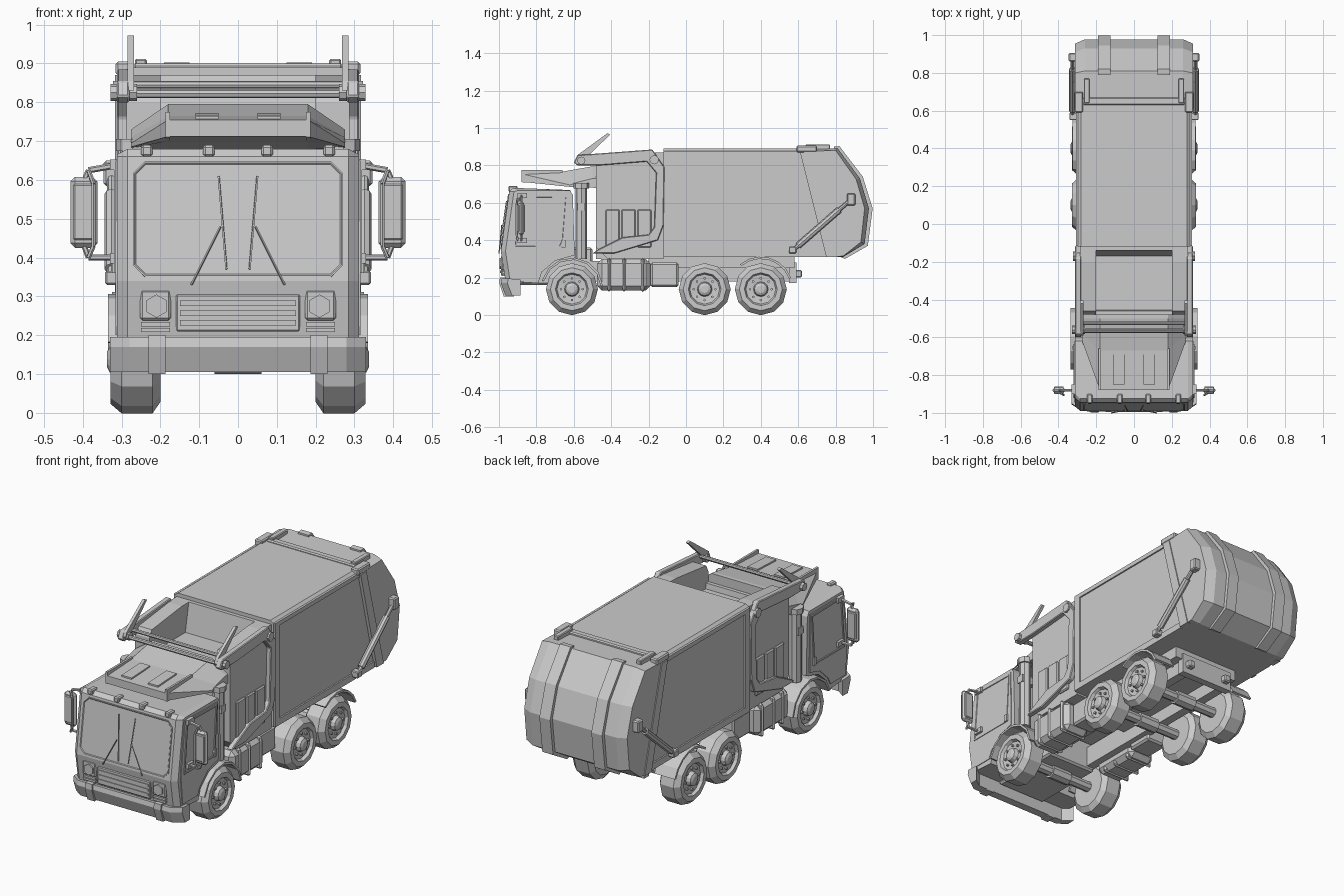
import bpy, bmesh, math
from mathutils import Vector, Matrix

SIDES = (-1, 1)


def finish(name, bm, bevel=0):
    bmesh.ops.recalc_face_normals(bm, faces=bm.faces)
    me = bpy.data.meshes.new(name)
    bm.to_mesh(me)
    bm.free()
    ob = bpy.data.objects.new(name, me)
    bpy.context.collection.objects.link(ob)
    if bevel:
        m = ob.modifiers.new("bevel", "BEVEL")
        m.width, m.segments, m.limit_method = bevel, 1, "ANGLE"
        m.angle_limit = math.radians(40)
    return ob


def loft(name, sections, bevel=0, inset=None):
    """Skin (x, yz-profile) sections; optionally recess the two end caps."""
    bm = bmesh.new()
    rings = [[bm.verts.new((x, y, z)) for y, z in prof] for x, prof in sections]
    n = len(rings[0])
    for a, b in zip(rings, rings[1:]):
        for i in range(n):
            bm.faces.new((a[i], a[(i + 1) % n], b[(i + 1) % n], b[i]))
    caps = [bm.faces.new(rings[0][::-1]), bm.faces.new(rings[-1])]
    bmesh.ops.recalc_face_normals(bm, faces=bm.faces)
    if inset:
        bmesh.ops.inset_individual(bm, faces=caps, thickness=inset[0], depth=0)
        bmesh.ops.inset_individual(bm, faces=caps, thickness=0.004, depth=-inset[1])
    return finish(name, bm, bevel)


def prism(name, prof, x0, x1, bevel=0, inset=None):
    return loft(name, [(x0, prof), (x1, prof)], bevel, inset)


def pair(name, prof, x0, x1, bevel=0, inset=None):
    for s in SIDES:
        prism(name, prof, s * x0, s * x1, bevel, inset)


def box(name, x0, x1, y0, y1, z0, z1, bevel=0):
    return prism(name, [(y0, z0), (y1, z0), (y1, z1), (y0, z1)], x0, x1, bevel)


def boxes(name, x0, x1, *rest):
    for s in SIDES:
        box(name, s * x0, s * x1, *rest)


def rod(name, p, q, r, n=8):
    p, q = Vector(p), Vector(q)
    bm = bmesh.new()
    rot = (q - p).to_track_quat("Z", "Y").to_matrix().to_4x4()
    bmesh.ops.create_cone(bm, cap_ends=True, segments=n, radius1=r, radius2=r,
                          depth=(q - p).length, matrix=Matrix.Translation((p + q) / 2) @ rot)
    return finish(name, bm)


def rods(name, p, q, r, n=8):
    for s in SIDES:
        rod(name, (s * p[0], *p[1:]), (s * q[0], *q[1:]), r, n)


def wheel(s, y, z=0.138):
    prof = [(0.2, 0.05), (0.2, 0.11), (0.22, 0.139), (0.30, 0.139), (0.328, 0.115),
            (0.328, 0.088), (0.312, 0.08), (0.308, 0.04), (0.33, 0.034), (0.337, 0.02)]
    loft("wheel", [(s * x, [(y + r * math.cos(a), z + r * math.sin(a))
         for a in (math.tau * i / 12 for i in range(12))]) for x, r in prof])
    for k in range(8):
        a = math.tau * k / 8
        v = (y + 0.058 * math.cos(a), z + 0.058 * math.sin(a))
        rod("wheel_nut", (s * 0.3, *v), (s * 0.32, *v), 0.007, 6)


def arch(y, r, a0, a1, n=7):
    ang = [math.radians(a0 + (a1 - a0) * i / (n - 1)) for i in range(n)]
    ring = lambda q: [(y + q * math.cos(a), 0.14 + q * math.sin(a)) for a in ang]
    return ring(r) + ring(r + 0.012)[::-1]


# Cab shell with wheel arch and narrowed front corners
cab = [(-0.965, 0.18), (-0.99, 0.34), (-0.945, 0.66), (-0.925, 0.68), (-0.62, 0.668),
       (-0.605, 0.64), (-0.595, 0.32), (-0.7, 0.29), (-0.77, 0.23), (-0.79, 0.17)]
side = [(y + 0.025 if y < -0.9 else y, min(z, 0.665)) for y, z in cab]
loft("cab", [(-0.312, side), (-0.285, cab), (0.285, cab), (0.312, side)])

# Windscreen plate leaning back, with recessed glass
scr = [(-0.27, -0.12), (-0.24, -0.15), (0.24, -0.15), (0.27, -0.12),
       (0.27, 0.12), (0.24, 0.15), (-0.24, 0.15), (-0.27, 0.12)]
ws = prism("windscreen", scr, 0, 0.008, 0, (0.004, 0.004))
ws.matrix_world = (Matrix.Translation((0, -0.964, 0.498)) @ Matrix.Rotation(-0.138, 4, "X")
                   @ Matrix.Rotation(-math.pi / 2, 4, "Z"))

# Wipers and roof marker lights
for s in SIDES:
    rod("wiper_arm", (s * 0.12, -1.0, 0.33), (s * 0.045, -0.985, 0.48), 0.003, 4)
    rod("wiper_blade", (s * 0.03, -0.994, 0.37), (s * 0.05, -0.96, 0.61), 0.003, 4)
    for x in (0.075, 0.235):
        box("marker_light", s * x - 0.015, s * x + 0.015, -0.95, -0.9, 0.66, 0.69, 0.006)

# Doors, windows, handles
door = [(-0.93, 0.2), (-0.945, 0.36), (-0.91, 0.65), (-0.625, 0.645), (-0.62, 0.33),
        (-0.71, 0.305), (-0.78, 0.24), (-0.8, 0.2)]
pair("door", door, 0.3, 0.316)
pair("side_window", [(-0.92, 0.36), (-0.895, 0.64), (-0.635, 0.635), (-0.65, 0.4), (-0.67, 0.36)],
     0.305, 0.32, 0, (0.01, 0.008))
boxes("door_handle", 0.31, 0.325, -0.665, -0.645, 0.36, 0.4)

# Grille, headlights, indicators
box("grille", -0.16, 0.16, -0.99, -0.95, 0.21, 0.305, 0.004)
for z in (0.225, 0.25, 0.275):
    box("grille_bar", -0.15, 0.15, -0.994, -0.95, z, z + 0.014)
boxes("headlight_housing", 0.173, 0.252, -0.988, -0.94, 0.238, 0.318, 0.006)
rods("headlight", (0.21, -0.996, 0.275), (0.21, -0.95, 0.275), 0.03, 6)
for z in (0.208, 0.223):
    boxes("indicator", 0.175, 0.25, -0.985, -0.94, z, z + 0.011)

# Bumper swept back at the ends
bump = [(-0.985, 0.195), (-0.99, 0.17), (-0.965, 0.105), (-0.92, 0.105), (-0.92, 0.19)]
swept = [(y + 0.035, z) for y, z in bump]
loft("bumper", [(-0.33, swept), (-0.28, bump), (0.28, bump), (0.33, swept)])
pair("bumper_bracket", [(-0.995, 0.2), (-0.998, 0.17), (-0.975, 0.1), (-0.92, 0.1), (-0.92, 0.2)], 0.187, 0.23)

# Mirrors with tubular brackets
for s in SIDES:
    box("mirror", s * 0.362, s * 0.432, -0.895, -0.865, 0.425, 0.608, 0.012)
    box("mirror_glass", s * 0.372, s * 0.424, -0.9, -0.86, 0.445, 0.59, 0.004)
for z0, z1, zm in ((0.64, 0.625, 0.59), (0.4, 0.4, 0.44)):
    rods("mirror_bracket", (0.3, -0.88, z0), (0.385, -0.88, z1), 0.008, 6)
    rods("mirror_bracket", (0.385, -0.88, z1), (0.4, -0.88, zm), 0.007, 6)
    boxes("mirror_mount", 0.3, 0.33, -0.9, -0.85, z0 - 0.015, z0 + 0.012)
rods("mirror_stay", (0.385, -0.9, 0.625), (0.372, -0.905, 0.59), 0.006, 6)
rods("mirror_stay", (0.372, -0.905, 0.59), (0.372, -0.905, 0.43), 0.006, 6)
rods("mirror_stay", (0.372, -0.905, 0.43), (0.385, -0.9, 0.4), 0.006, 6)

# Spill guard over the cab, flaring out towards the hopper
guard = [(-0.88, 0.712), (-0.88, 0.755), (-0.67, 0.765), (-0.5, 0.795), (-0.48, 0.795), (-0.48, 0.68), (-0.66, 0.7)]
flare = [(-0.62, 0.685), (-0.62, 0.695), (-0.58, 0.71), (-0.5, 0.73), (-0.48, 0.73), (-0.48, 0.68), (-0.58, 0.682)]
loft("cab_guard", [(-0.275, flare), (-0.18, guard), (0.18, guard), (0.275, flare)])
for s in SIDES:
    prism("guard_rib", [(-0.85, 0.74), (-0.85, 0.765), (-0.69, 0.772), (-0.69, 0.74)], s * 0.05, s * 0.11)
    prism("guard_edge", [(-0.88, 0.71), (-0.88, 0.775), (-0.66, 0.775), (-0.66, 0.7)], s * 0.175, s * 0.187)

# Exhaust stacks behind the cab
rods("exhaust_stack", (0.272, -0.56, 0.3), (0.272, -0.56, 0.68), 0.032, 8)
rods("exhaust_cap", (0.272, -0.56, 0.675), (0.272, -0.56, 0.705), 0.042, 8)
boxes("exhaust_clamp", 0.22, 0.305, -0.58, -0.54, 0.56, 0.6)

# Hopper: side walls, front wall, floor
hop = [(-0.48, 0.36), (-0.48, 0.8), (-0.46, 0.84), (-0.2, 0.87), (-0.12, 0.87), (-0.12, 0.3), (-0.42, 0.3)]
pair("hopper_side", hop, 0.2, 0.287)
prism("hopper_floor", [(-0.48, 0.3), (-0.48, 0.745), (-0.46, 0.745), (-0.455, 0.715), (-0.17, 0.715),
                       (-0.14, 0.87), (-0.12, 0.87), (-0.12, 0.3)], -0.21, 0.21)
for y in (-0.43, -0.345, -0.26):
    boxes("hopper_side_panel", 0.28, 0.297, y, y + 0.075, 0.36, 0.565, 0.006)

# Loading arms, pivots, crossbars and forks
arm = [(-0.6, 0.815), (-0.58, 0.855), (-0.18, 0.885), (-0.115, 0.79), (-0.12, 0.48), (-0.15, 0.4),
       (-0.38, 0.33), (-0.5, 0.33), (-0.47, 0.35), (-0.34, 0.415), (-0.2, 0.43), (-0.17, 0.47),
       (-0.16, 0.76), (-0.21, 0.82), (-0.46, 0.8), (-0.58, 0.8)]
pair("loading_arm", arm, 0.28, 0.312, 0.004)
rods("arm_pivot", (0.27, -0.17, 0.83), (0.322, -0.17, 0.83), 0.025, 8)
rods("fork_pivot", (0.26, -0.56, 0.825), (0.328, -0.56, 0.825), 0.022, 8)
rod("fork_crossbar", (-0.3, -0.565, 0.822), (0.3, -0.565, 0.822), 0.011, 8)
rod("arm_crossbar", (-0.3, -0.525, 0.845), (0.3, -0.525, 0.845), 0.01, 8)
pair("fork", [(-0.59, 0.83), (-0.58, 0.855), (-0.42, 0.972), (-0.405, 0.965), (-0.545, 0.83)], 0.268, 0.284)

# Refuse body with raised rims on the side panels
body = [(-0.12, 0.31), (0.77, 0.31), (0.64, 0.875), (0.64, 0.89), (-0.12, 0.89), (-0.12, 0.86)]
bside = [(y, min(z, 0.875)) for y, z in body]
loft("refuse_body", [(-0.3, bside), (-0.28, body), (0.28, body), (0.3, bside)])
boxes("body_top_rail", 0.29, 0.308, -0.115, 0.62, 0.855, 0.878)
boxes("body_front_post", 0.29, 0.308, -0.115, -0.075, 0.31, 0.86)
boxes("body_bottom_rail", 0.29, 0.308, -0.115, 0.74, 0.31, 0.345)

# Tailgate with chamfered corners, seam, ribs and hinges
tail = [(0.63, 0.885), (0.81, 0.892), (0.93, 0.73), (0.978, 0.57), (0.955, 0.38), (0.84, 0.31), (0.77, 0.31)]
tside = [(0.63, 0.875), (0.8, 0.88), (0.91, 0.725), (0.955, 0.57), (0.935, 0.39), (0.84, 0.315), (0.77, 0.31)]
loft("tailgate", [(-0.312, tside), (-0.26, tail), (0.26, tail), (0.312, tside)])
pair("tailgate_seam", [(0.61, 0.87), (0.66, 0.87), (0.81, 0.31), (0.75, 0.31)], 0.29, 0.317)
pair("tailgate_rib", [(0.79, 0.9), (0.82, 0.903), (0.945, 0.74), (0.998, 0.57), (0.972, 0.37),
                      (0.85, 0.3), (0.8, 0.32)], 0.125, 0.19)
box("tailgate_top_beam", -0.27, 0.27, 0.63, 0.67, 0.88, 0.9, 0.006)
boxes("tailgate_hinge", 0.235, 0.265, 0.64, 0.77, 0.88, 0.912, 0.004)
boxes("tailgate_lug", 0.27, 0.315, 0.59, 0.7, 0.87, 0.905, 0.006)

# Tailgate rams
rods("ram_rod", (0.326, 0.57, 0.345), (0.326, 0.88, 0.615), 0.011, 8)
rods("ram_cylinder", (0.326, 0.6, 0.371), (0.326, 0.82, 0.563), 0.018, 8)
boxes("ram_bracket", 0.3, 0.346, 0.86, 0.905, 0.585, 0.65, 0.006)
boxes("ram_foot", 0.3, 0.342, 0.55, 0.59, 0.33, 0.365, 0.004)

# Chassis, tanks, tow hook
boxes("chassis_rail", 0.1, 0.15, -0.93, 0.58, 0.18, 0.29)
box("engine_block", -0.15, 0.15, -0.92, -0.5, 0.16, 0.36, 0.01)
box("chassis_deck", -0.2, 0.2, -0.2, 0.58, 0.25, 0.312)
boxes("fuel_tank", 0.14, 0.3, -0.475, -0.19, 0.13, 0.3, 0.025)
for y in (-0.42, -0.34, -0.24):
    boxes("tank_strap", 0.14, 0.307, y, y + 0.018, 0.124, 0.305, 0.025)
boxes("tool_box", 0.13, 0.26, -0.19, -0.04, 0.15, 0.28, 0.01)
box("rear_crossmember", -0.16, 0.16, 0.55, 0.59, 0.17, 0.28)
boxes("tow_hook", 0.1, 0.14, 0.58, 0.62, 0.2, 0.24, 0.006)

# Wheels, axles, mudguards
for y in (-0.61, 0.1, 0.4):
    rod("axle", (-0.22, y, 0.138), (0.22, y, 0.138), 0.028, 8)
    rod("axle_housing", (-0.06, y, 0.138), (0.06, y, 0.138), 0.038, 8)
    for s in SIDES:
        wheel(s, y)
pair("front_mudguard", arch(-0.61, 0.155, 5, 165), 0.2, 0.335)
pair("rear_mudguard", arch(0.4, 0.16, 20, 130), 0.2, 0.325)
